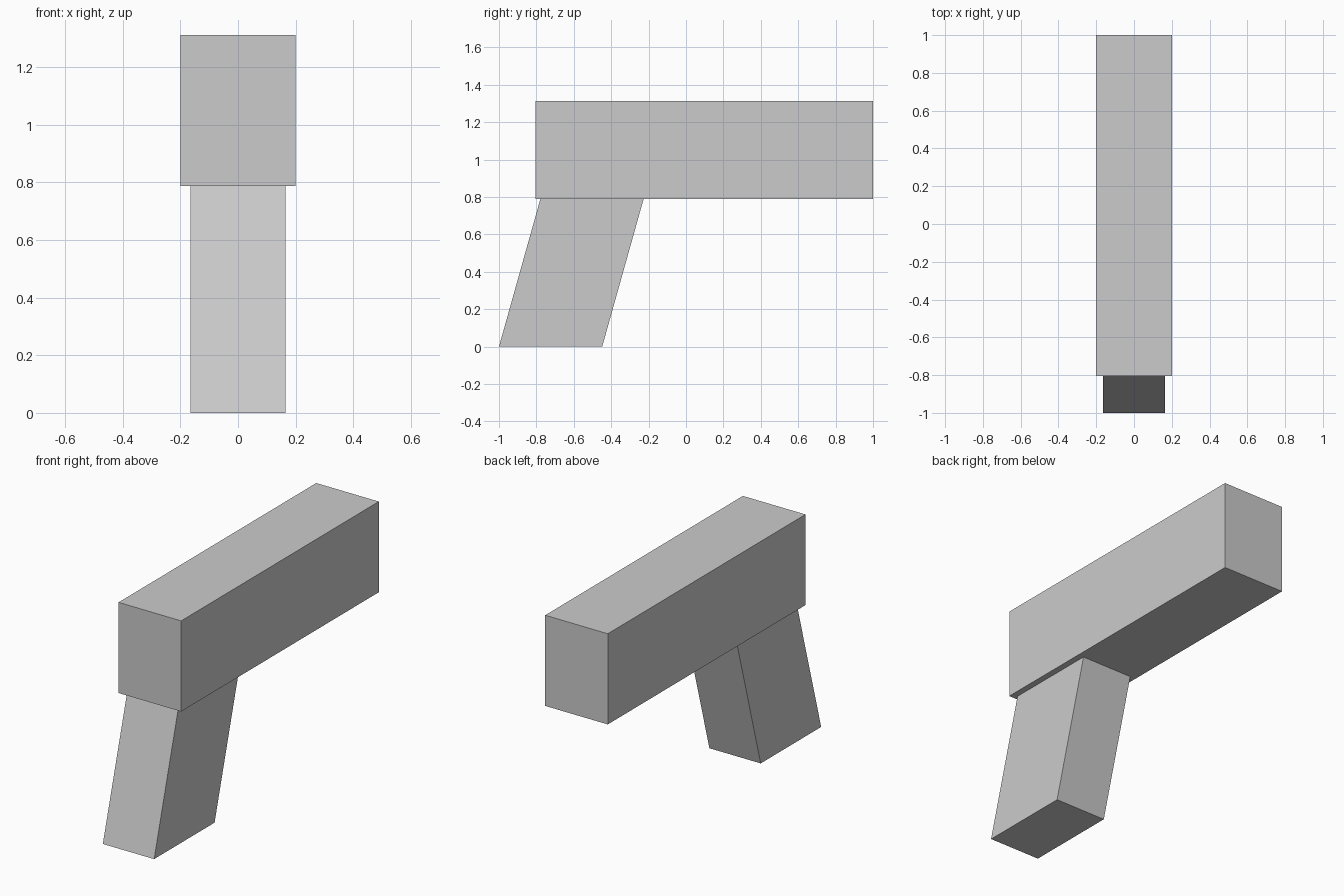
import bpy, bmesh

if "Cube" in bpy.data.objects:
    bpy.data.objects.remove(bpy.data.objects["Cube"])


def extrude_profile(name, profile, half_width):
    """Solid from a side profile of (y, z) points, extruded across x."""
    bm = bmesh.new()
    face = bm.faces.new([bm.verts.new((-half_width, y, z)) for y, z in profile])
    new = bmesh.ops.extrude_face_region(bm, geom=[face])["geom"]
    verts = [g for g in new if isinstance(g, bmesh.types.BMVert)]
    bmesh.ops.translate(bm, verts=verts, vec=(2 * half_width, 0, 0))
    bmesh.ops.recalc_face_normals(bm, faces=bm.faces)
    mesh = bpy.data.meshes.new(name)
    bm.to_mesh(mesh)
    bm.free()
    obj = bpy.data.objects.new(name, mesh)
    bpy.context.collection.objects.link(obj)
    return obj


# Long horizontal body
extrude_profile("body", [(-0.805, 0.788), (1.0, 0.788), (1.0, 1.312), (-0.805, 1.312)], 0.2)

# Slanted grip below the rear of the body
extrude_profile("grip", [(-1.0, 0.0), (-0.448, 0.0), (-0.227, 0.788), (-0.779, 0.788)], 0.164)
